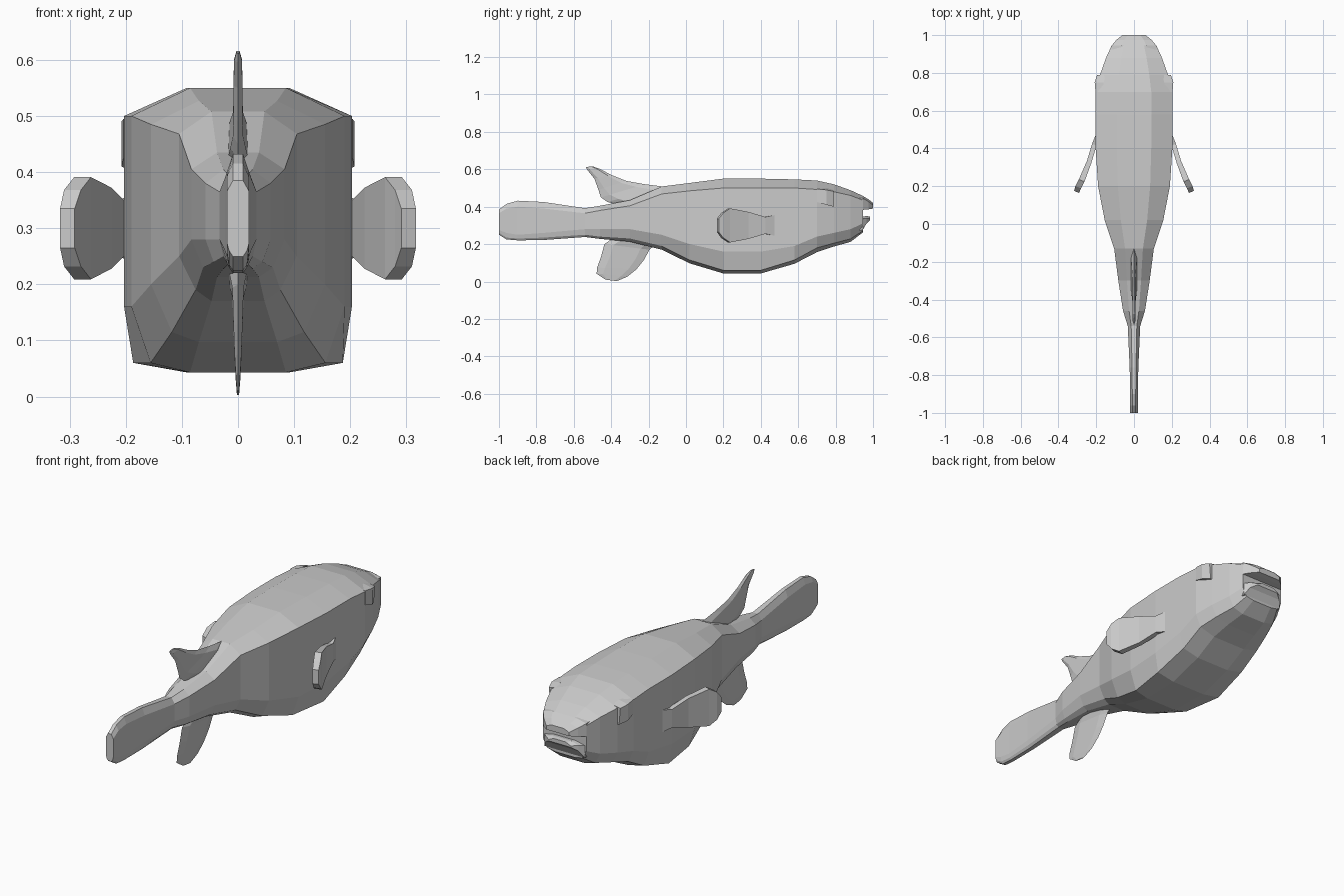
import bpy, bmesh
from mathutils import Vector

grey = bpy.data.materials.new("fish grey")
grey.diffuse_color = (0.6, 0.6, 0.6, 1)


def make(name, rings):
    """Loft closed rings of points and cap both ends."""
    bm = bmesh.new()
    loops = [[bm.verts.new(p) for p in r] for r in rings]
    n = len(loops[0])
    for a, b in zip(loops, loops[1:]):
        for i in range(n):
            j = (i + 1) % n
            bm.faces.new((a[i], a[j], b[j], b[i]))
    bm.faces.new(loops[0][::-1])
    bm.faces.new(loops[-1])
    bmesh.ops.recalc_face_normals(bm, faces=bm.faces)
    me = bpy.data.meshes.new(name)
    bm.to_mesh(me)
    bm.free()
    me.materials.append(grey)
    ob = bpy.data.objects.new(name, me)
    bpy.context.collection.objects.link(ob)
    return ob


def section(y, hw, top, shoulder, low, corner, bottom, lw):
    """Flat-sided cross-section with bevelled back and belly."""
    half = [(hw * .45, top), (hw, shoulder), (hw, low), (hw * lw, corner), (hw * .45, bottom)]
    return [(x, y, z) for x, z in half] + [(-x, y, z) for x, z in half[::-1]]


# Body and tail: y, half width, back, shoulder, lower side, belly corner, belly, corner width
body = [
    (-1.0, .020, .385, .365, .275, .26, .25, .80),
    (-.96, .020, .415, .39, .26, .235, .225, .80),
    (-.90, .020, .432, .40, .25, .23, .22, .80),
    (-.76, .023, .425, .39, .26, .235, .222, .80),
    (-.54, .033, .392, .365, .28, .25, .238, .80),
    (-.46, .058, .405, .38, .28, .24, .228, .75),
    (-.30, .083, .435, .405, .28, .23, .213, .75),
    (-.13, .105, .508, .468, .25, .19, .170, .72),
    (.02, .155, .527, .485, .20, .115, .097, .76),
    (.20, .190, .550, .50, .16, .06, .043, .82),
    (.40, .203, .550, .50, .16, .06, .043, .92),
    (.58, .203, .546, .50, .19, .115, .095, .88),
    (.70, .203, .540, .492, .24, .18, .157, .86),
    (.79, .180, .520, .48, .26, .205, .187, .84),
    (.88, .148, .488, .46, .28, .228, .212, .82),
    (.945, .118, .458, .435, .31, .27, .262, .80),
]
make("body", [section(*r) for r in body])


# Lips around the open mouth
def lip(name, stations):
    make(name, [[(w, y, lo), (w, y, hi - .012), (w * .55, y, hi), (-w * .55, y, hi),
                 (-w, y, hi - .012), (-w, y, lo)] for y, w, lo, hi in stations])


lip("upper_lip", [(.90, .12, .38, .46), (.945, .118, .383, .458), (.975, .093, .386, .44), (1.0, .062, .39, .42)])
lip("lower_lip", [(.90, .11, .27, .345), (.945, .11, .275, .347), (.965, .09, .31, .35), (.984, .06, .328, .347)])

# Raised brow wedge over each eye
for s, side in ((1, "right"), (-1, "left")):
    make(side + "_eye_brow", [
        [(s * .17, .70, .50), (s * .204, .70, .495), (s * .204, .70, .425), (s * .17, .70, .42)],
        [(s * .16, .75, .50), (s * .208, .75, .49), (s * .208, .75, .41), (s * .16, .75, .41)],
        [(s * .15, .79, .49), (s * .195, .79, .482), (s * .188, .79, .40), (s * .15, .79, .40)]])

    # Side fins sweep back and outward, flaring to a blunt tip: x, y, half height, half thickness
    fin = [(.19, .47, .055, .012), (.21, .42, .045, .012), (.237, .33, .072, .012),
           (.277, .23, .091, .015), (.295, .195, .068, .015), (.304, .170, .035, .013)]
    make(side + "_side_fin", [
        [(s * (x + t), y + t * .4, .30 + h), (s * (x + t), y + t * .4, .30 - h),
         (s * (x - t), y - t * .4, .30 - h), (s * (x - t), y - t * .4, .30 + h)] for x, y, h, t in fin])


# Upright fins: rows of (front y, front z, rear y, rear z, half thickness) from root to tip
def upright_fin(name, rows):
    rings = []
    for y0, z0, y1, z1, t in rows:
        a, b = Vector((0, y0, z0)), Vector((0, y1, z1))
        p, q, side = a.lerp(b, .2), a.lerp(b, .8), Vector((t, 0, 0))
        rings.append([a, p + side, q + side, b, q - side, p - side])
    make(name, rings)


upright_fin("back_fin", [
    (-.10, .49, -.36, .41, .018), (-.13, .509, -.42, .425, .014), (-.22, .52, -.455, .45, .009),
    (-.32, .538, -.468, .49, .008), (-.40, .570, -.49, .55, .008),
    (-.46, .602, -.528, .597, .007), (-.50, .616, -.535, .612, .003)])
upright_fin("belly_fin", [
    (-.16, .20, -.38, .24, .018), (-.195, .17, -.436, .20, .010), (-.225, .115, -.455, .13, .008),
    (-.265, .065, -.475, .075, .006), (-.315, .025, -.478, .042, .004), (-.37, .002, -.43, .010, .002)])
